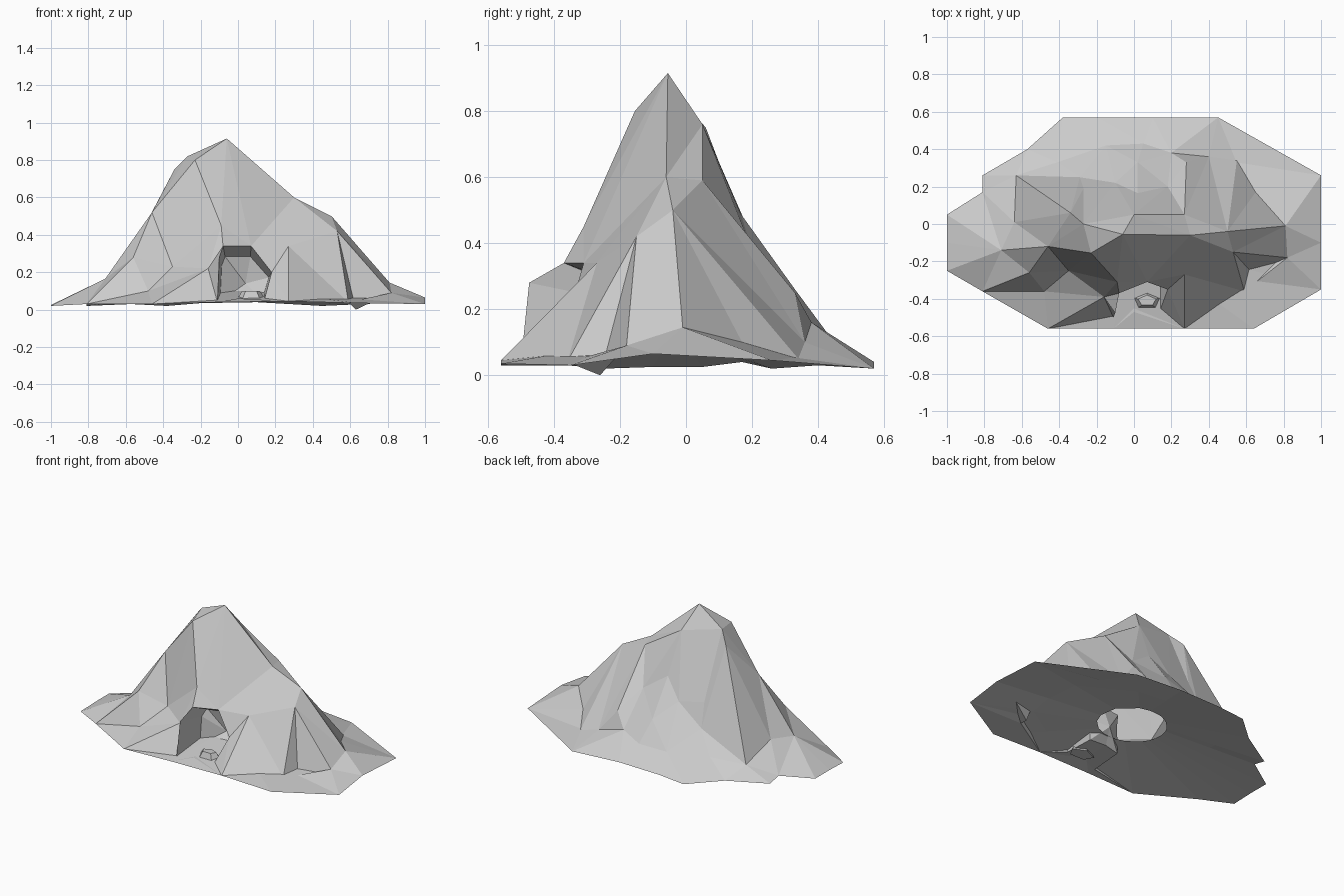
import bpy, bmesh
from math import cos, sin, atan2
from mathutils import Vector
from mathutils.geometry import delaunay_2d_cdt

if "Cube" in bpy.data.objects:
    bpy.data.objects.remove(bpy.data.objects["Cube"])

# foot of the mountain, counter-clockwise
outline = [(-1, .05, .025), (-1, -.1, .025), (-1, -.25, .02), (-.81, -.36, .03), (-.46, -.56, .03),
           (-.11, -.56, .04), (.27, -.56, .045), (.64, -.56, .035), (1, -.35, .03), (1, -.1, .065),
           (1, .26, .045), (.45, .57, .02), (.1, .57, .04), (-.2, .57, .035), (-.38, .57, .02),
           (-.57, .4, .03), (-.81, .26, .02), (-.81, .17, .04)]
# cave mouth, from left foot over the arch to the floor
mouth = [(-.11, -.5, .04), (-.1, -.475, .28), (-.08, -.37, .34), (.07, -.31, .34),
         (.18, -.35, .2), (.14, -.46, .05), (0, -.47, .06)]
# ridge lines that must stay as edges
crest = [(-.71, -.14, .165), (-.46, -.12, .52), (-.23, -.155, .8), (-.06, -.055, .915),
         (.3, -.06, .6), (.5, -.04, .5), (.81, -.01, .145)]
shoulder = [(-.64, .01, .18), (-.34, .06, .75), (-.27, 0, .82), (-.06, -.055, .915),
            (0, .05, .76), (.27, .05, .59), (.5, -.04, .5), (.55, .34, .05)]
right_spur = [(.5, -.04, .5), (.53, -.15, .42), (.82, -.18, .09)]
front_spur = [(.3, -.06, .6), (.27, -.27, .34), (.27, -.56, .045)]
front_gully = [(.27, -.27, .34), (.59, -.36, .04), (.63, -.26, 0), (.82, -.18, .09)]
left_spur = [(-.46, -.12, .52), (-.56, -.26, .28), (-.81, -.36, .03)]
left_gully = [(-.09, -.31, .45), (-.35, -.25, .23), (-.48, -.36, .1), (-.46, -.56, .03)]
back_rock = [(-.1, .22, .37), (.02, .165, .49), (.18, .2, .38), (.02, .33, .26), (-.1, .22, .37)]
back_spur = [(.27, .05, .59), (.28, .33, .25), (.4, .36, .1)]
back_shelf = [(-.63, .26, .1), (-.29, .25, .25), (-.27, .19, .4), (-.34, .06, .75)]
back_foot = [(-.41, .33, .12), (-.15, .42, .12), (.05, .43, .125), (.2, .38, .16)]
spots = [(.65, .17, .1), (-.16, -.39, .22)]

points, edges = [], []


def index(p):
    if p not in points:
        points.append(p)
    return points.index(p)


def add_line(line, closed=False):
    ids = [index(p) for p in line]
    edges.extend(zip(ids, ids[1:]))
    if closed:
        edges.append((ids[-1], ids[0]))


add_line(outline, True)
add_line(mouth, True)
for line in (crest, shoulder, right_spur, front_spur, front_gully, left_spur, left_gully,
             back_rock, back_spur, back_shelf, back_foot):
    add_line(line)
for p in spots:
    index(p)

flat = [Vector(p[:2]) for p in points]
verts, _, faces, origin, _, _ = delaunay_2d_cdt(flat, edges, [], 1, 1e-5)


def height(i):
    if origin[i]:
        return points[origin[i][0]][2]
    near = sorted(points, key=lambda p: (Vector(p[:2]) - verts[i]).length)[:2]
    return sum(p[2] for p in near) / 2


def make_object(name, bm):
    bmesh.ops.recalc_face_normals(bm, faces=bm.faces)
    mesh = bpy.data.meshes.new(name)
    bm.to_mesh(mesh)
    bm.free()
    ob = bpy.data.objects.new(name, mesh)
    bpy.context.collection.objects.link(ob)
    return ob


def bridge(bm, a, b):
    for i in range(len(a)):
        j = (i + 1) % len(a)
        bm.faces.new((a[i], a[j], b[j], b[i]))


# mountain shell, open at the cave mouth
bm = bmesh.new()
bv = [bm.verts.new((v.x, v.y, height(i))) for i, v in enumerate(verts)]
mouth_ids = {i for i, o in enumerate(origin) if any(points[k] in mouth for k in o)}
for f in faces:
    if not all(i in mouth_ids for i in f):
        bm.faces.new([bv[i] for i in f])

# cave pocket: the mouth rim drawn back into the hill and closed
rim = [next(v for v in bm.verts if (v.co - Vector(p)).length < 1e-3) for p in mouth]
back = [bm.verts.new((.03 + (v.co.x - .03) * .9, -.24 + (v.co.y + .4) * .3,
                      .06 + (v.co.z - .06) * .8)) for v in rim]
bridge(bm, rim, back)
centre = bm.verts.new((.04, -.18, .14))
for i in range(len(rim)):
    bm.faces.new((back[i], back[(i + 1) % len(rim)], centre))
make_object("mountain", bm)

# underside: rises gently from the foot to a round central opening
bm = bmesh.new()
foot = [bm.verts.new(p) for p in outline]
hole, middle = [], []
for v in foot:
    a = atan2(v.co.y * 1.7, v.co.x)
    h = Vector((.22 * cos(a), .2 * sin(a) - .02, .1))
    hole.append(bm.verts.new(h))
    middle.append(bm.verts.new(v.co.lerp(h, .5)))
bridge(bm, foot, middle)
bridge(bm, middle, hole)
make_object("underside", bm)

# low rock on the cave floor
bm = bmesh.new()
bmesh.ops.create_cone(bm, cap_ends=True, segments=5, radius1=.09, radius2=.05, depth=.06)
for v in bm.verts:
    v.co = Vector((.07 + v.co.x, -.41 + v.co.y * .6, .07 + v.co.z))
make_object("cave_rock", bm)
